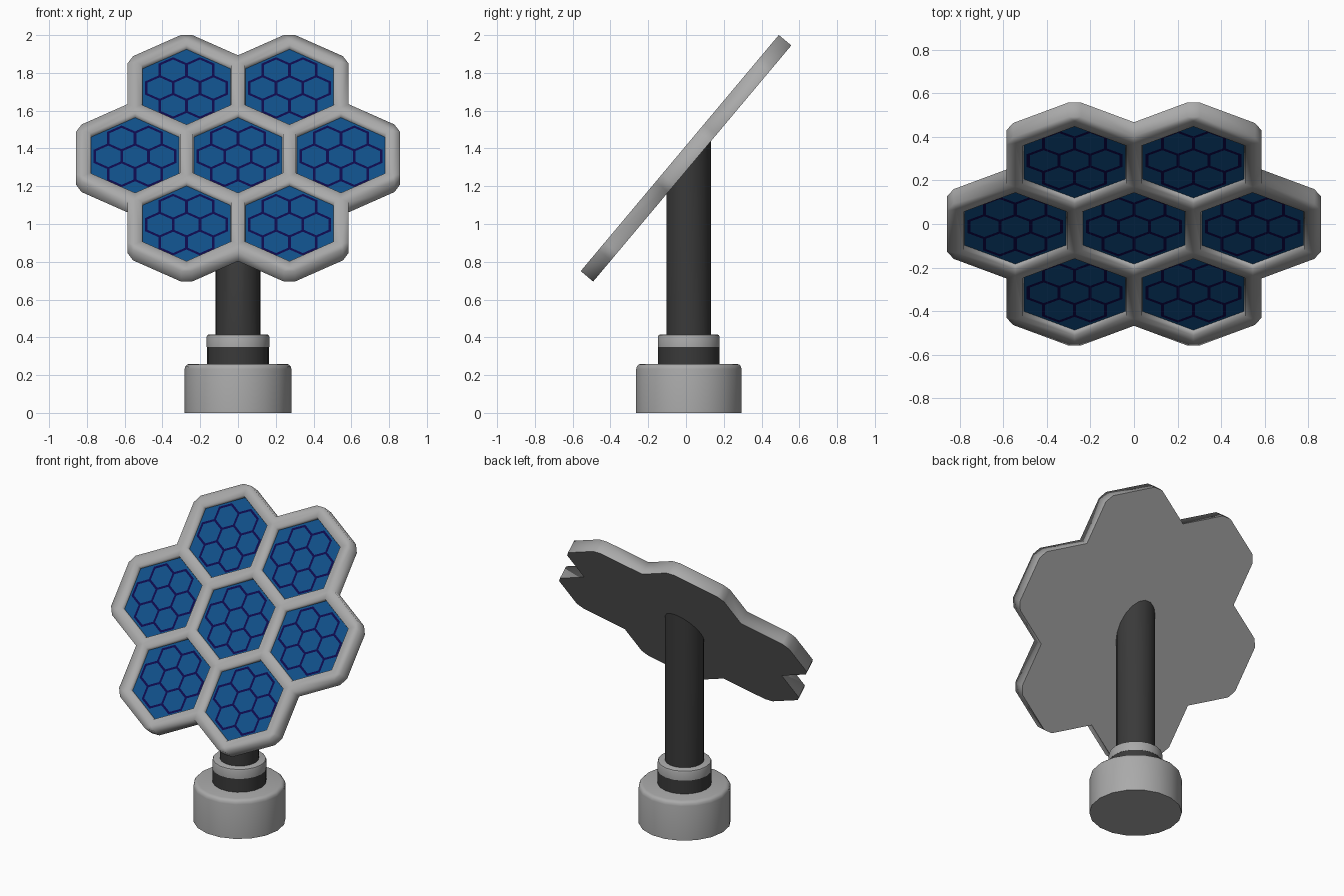
import bpy, bmesh, math
from mathutils import Vector, Matrix

if "Cube" in bpy.data.objects:
    bpy.data.objects.remove(bpy.data.objects["Cube"])

def material(name, rgb):
    m = bpy.data.materials.new(name)
    m.diffuse_color = (*rgb, 1)
    m.use_nodes = True
    m.node_tree.nodes["Principled BSDF"].inputs["Base Color"].default_value = m.diffuse_color
    return m

GREY = material("light_grey", (0.40, 0.40, 0.40))
DARK = material("charcoal", (0.042, 0.042, 0.042))
BLUE = material("cell_blue", (0.005, 0.08, 0.25))
NAVY = material("grid_navy", (0.004, 0.003, 0.075))

def make_object(name, bm, mats):
    mesh = bpy.data.meshes.new(name)
    bm.to_mesh(mesh)
    bm.free()
    for m in mats:
        mesh.materials.append(m)
    ob = bpy.data.objects.new(name, mesh)
    bpy.context.collection.objects.link(ob)
    return ob

def hexagon(centre, apothem, z):
    r = apothem / math.cos(math.pi / 6)
    return [Vector((centre.x + r * math.cos(math.radians(30 + 60 * k)),
                    centre.y + r * math.sin(math.radians(30 + 60 * k)), z)) for k in range(6)]

def flower(pitch):
    """Centre point plus six neighbours of a honeycomb."""
    return [Vector((0, 0, 0))] + [Vector((pitch * math.cos(k * math.pi / 3),
                                          pitch * math.sin(k * math.pi / 3), 0)) for k in range(6)]

def band(bm, a, b, mat=0):
    va, vb = [bm.verts.new(p) for p in a], [bm.verts.new(p) for p in b]
    for i in range(len(a)):
        j = (i + 1) % len(a)
        bm.faces.new((va[i], va[j], vb[j], vb[i])).material_index = mat

def poly(bm, pts, mat=0):
    f = bm.faces.new([bm.verts.new(p) for p in pts])
    f.material_index = mat
    return f

# --- pedestal, turned from profiles ---
SIDES, AXIS_Y, TILT = 18, 0.015, math.radians(50)
PANEL_Z, HALF = 1.348, 0.043

def lathe(name, profile, mat, slant=False):
    bm = bmesh.new()
    rings = []
    for r, z in profile:
        rings.append([Vector((r * math.cos(2 * math.pi * i / SIDES),
                              r * math.sin(2 * math.pi * i / SIDES) + AXIS_Y, z)) for i in range(SIDES)])
    if slant:  # top follows the tilted panel and ends inside it
        for p in rings[-1]:
            p.z = PANEL_Z + p.y * math.tan(TILT) - 0.02 / math.cos(TILT)
    for a, b in zip(rings, rings[1:]):
        band(bm, a, b)
    poly(bm, rings[0][::-1])
    poly(bm, rings[-1])
    bmesh.ops.remove_doubles(bm, verts=bm.verts, dist=1e-5)
    bmesh.ops.recalc_face_normals(bm, faces=bm.faces)
    ob = make_object(name, bm, [mat])
    bpy.ops.object.select_all(action='DESELECT')
    ob.select_set(True)
    bpy.context.view_layer.objects.active = ob
    bpy.ops.object.shade_smooth_by_angle(angle=math.radians(40))

lathe("base", [(0.283, 0), (0.283, 0.232), (0.279, 0.247), (0.27, 0.256), (0.255, 0.26)], GREY)
lathe("lower_collar", [(0.165, 0.25), (0.165, 0.352)], DARK)
lathe("collar_ring", [(0.166, 0.35), (0.166, 0.402), (0.162, 0.412), (0.152, 0.416)], GREY)
lathe("pole", [(0.12, 0.40), (0.12, 1.3)], DARK, slant=True)

# --- honeycomb panel: raised frame with recessed floors ---
PITCH, RIM, FLOOR = 0.545, 0.04, 0.014
panel_matrix = Matrix.Translation((0, 0, PANEL_Z)) @ Matrix.Rotation(TILT, 4, 'X')
bm = bmesh.new()
corners = {}
for c in flower(PITCH):
    tile = hexagon(c, PITCH / 2, HALF)
    lip = hexagon(c, 0.238, HALF)
    foot = hexagon(c, 0.233, FLOOR)
    band(bm, tile, lip)
    band(bm, lip, foot)
    poly(bm, foot, 1)
    for p in tile:
        corners.setdefault((round(p.x, 3), round(p.y, 3)), []).append((p, c))

# outer rim: mitred in the notches, chamfered on the tips
border = [v for v in corners.values() if len(v) < 3]
border.sort(key=lambda v: math.atan2(v[0][0].y, v[0][0].x))
rim = []
for v in border:
    p, c = v[0]
    if len(v) == 2:
        u = Vector((p.x, p.y, 0)).normalized()
        rim.append((p, [p + u * RIM / math.cos(math.pi / 6)]))
    else:
        u = Vector((p.x - c.x, p.y - c.y, 0)).normalized()
        t = Vector((-u.y, u.x, 0))
        w = RIM * 0.736
        rim.append((p, [p + u * RIM * 0.73 - t * w, p + u * RIM * 0.73 + t * w]))
for i, (p, out) in enumerate(rim):
    q, nxt = rim[(i + 1) % len(rim)]
    poly(bm, [p, out[-1], nxt[0], q])
    if len(out) == 2:
        poly(bm, [p, out[0], out[1]])
edge = [o for _, out in rim for o in out]
under = [Vector((o.x, o.y, -HALF)) for o in edge]
band(bm, edge, under)
poly(bm, under[::-1], 0)
bmesh.ops.remove_doubles(bm, verts=bm.verts, dist=1e-4)
bmesh.ops.recalc_face_normals(bm, faces=bm.faces)
for f in bm.faces:
    f.smooth = True
for f in bm.faces:  # floors and back stay crisp
    if f.material_index == 1 or len(f.verts) > 6:
        f.smooth = False
        for e in f.edges:
            e.smooth = False
panel = make_object("panel_frame", bm, [GREY, BLUE])
panel.matrix_world = panel_matrix

# --- thin navy grid lines on each floor ---
SMALL, LINE = 0.142, 0.007
bm = bmesh.new()
for c in flower(PITCH):
    for s in flower(SMALL):
        z = FLOOR + 0.002
        band(bm, hexagon(c + s, SMALL / 2 + LINE, z), hexagon(c + s, SMALL / 2 - LINE, z))
for f in bm.faces:
    f.normal_update()
    if f.normal.z < 0:
        f.normal_flip()
grid = make_object("cell_grid_lines", bm, [NAVY])
grid.matrix_world = panel_matrix
